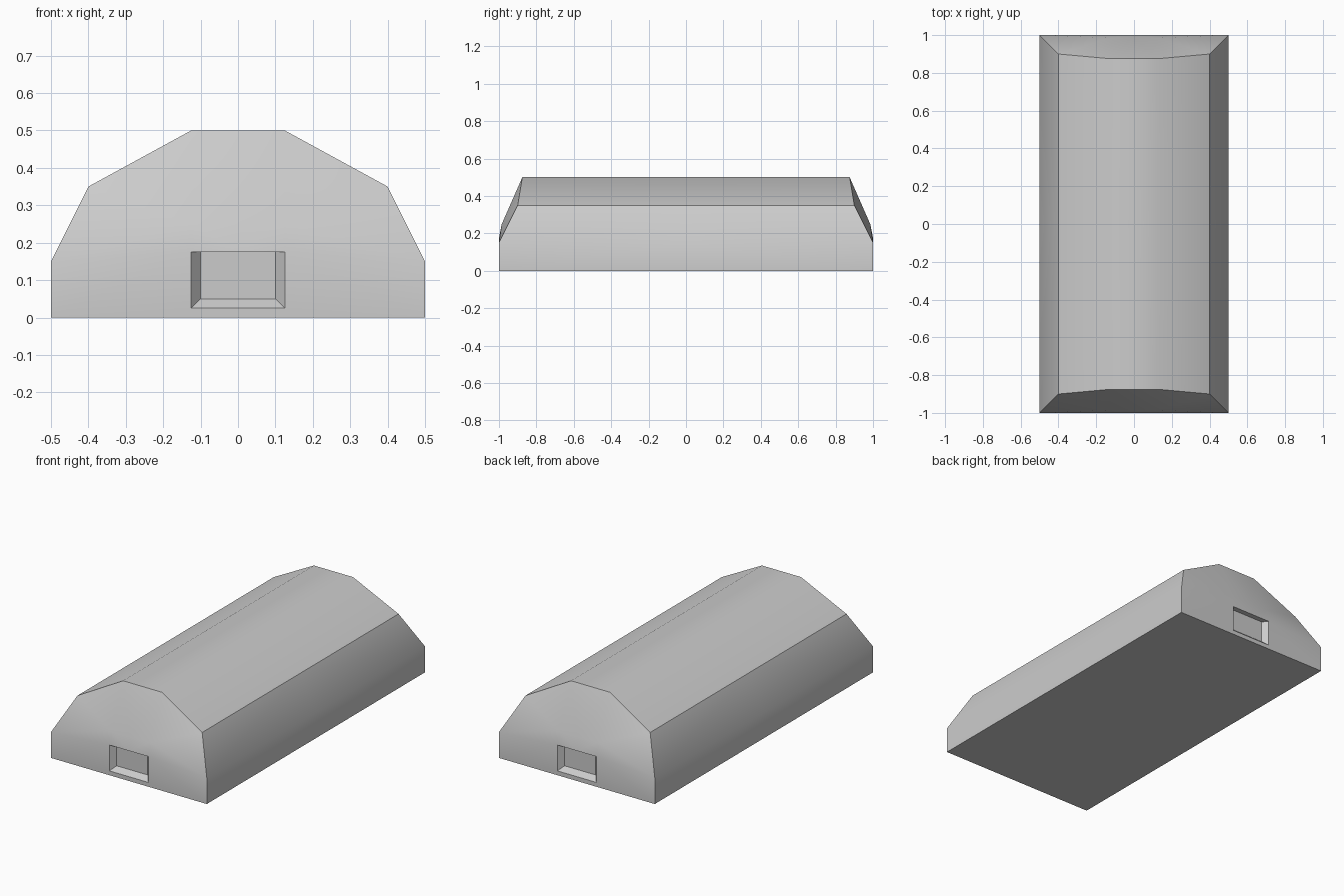
import bpy
import bmesh
import math

if "Cube" in bpy.data.objects:
    bpy.data.objects.remove(bpy.data.objects["Cube"])

# Single grey material
grey = bpy.data.materials.new("plain_grey")
grey.use_nodes = True
colour = (0.6, 0.6, 0.6, 1)
grey.diffuse_color = colour
grey.node_tree.nodes["Principled BSDF"].inputs["Base Color"].default_value = colour

# Key points of one quarter (x, y, z), on the front end
foot = (0.5, -1, 0)
eave = (0.5, -1, 0.15)
hip = (0.4, -0.9, 0.35)
ridge = (0.125, -0.875, 0.5)
brow = (0.125, -0.985, 0.25)
win_top = (0.125, -1, 0.175)
win_low = (0.125, -1, 0.025)
pane_top = (0.1, -0.97, 0.175)
pane_low = (0.1, -0.97, 0.05)


def middle(p):
    """Same point on the centre line x = 0."""
    return (0, p[1], p[2])


def waist(p):
    """Same point at half the length, y = 0."""
    return (p[0], 0, p[2])


def band(p, q):
    """Strip from an edge to the centre line."""
    return [middle(p), p, q, middle(q)]


def run(p, q):
    """Strip from an end edge along the building to half its length."""
    return [p, waist(p), waist(q), q]


quarter = [
    # floor, side wall, lower roof, upper roof, flat top
    run(middle(foot), foot), run(foot, eave), run(eave, hip),
    run(hip, ridge), run(ridge, middle(ridge)),
    # end wall around the window
    band(foot, win_low), [foot, eave, win_top, win_low],
    [eave, brow, win_top], band(win_top, brow),
    # sloped end of the roof
    [eave, hip, brow], [hip, ridge, brow], band(brow, ridge),
    # window recess: sill, jamb, head and pane
    band(win_low, pane_low), [win_low, win_top, pane_top, pane_low],
    band(win_top, pane_top), band(pane_low, pane_top),
]

# Mirror the quarter to all four corners and weld it
bm = bmesh.new()
for sx in (1, -1):
    for sy in (1, -1):
        for face in quarter:
            bm.faces.new([bm.verts.new((x * sx, y * sy, z)) for x, y, z in face])
bmesh.ops.remove_doubles(bm, verts=bm.verts[:], dist=0.0005)
bmesh.ops.recalc_face_normals(bm, faces=bm.faces[:])

mesh = bpy.data.meshes.new("building_shell")
bm.to_mesh(mesh)
bm.free()
mesh.materials.append(grey)
shell = bpy.data.objects.new("building_shell", mesh)
bpy.context.collection.objects.link(shell)

# Soft shading over the shallow folds, crisp at the strong ones
bpy.ops.object.select_all(action="DESELECT")
shell.select_set(True)
bpy.context.view_layer.objects.active = shell
bpy.ops.object.shade_smooth_by_angle(angle=math.radians(30))
